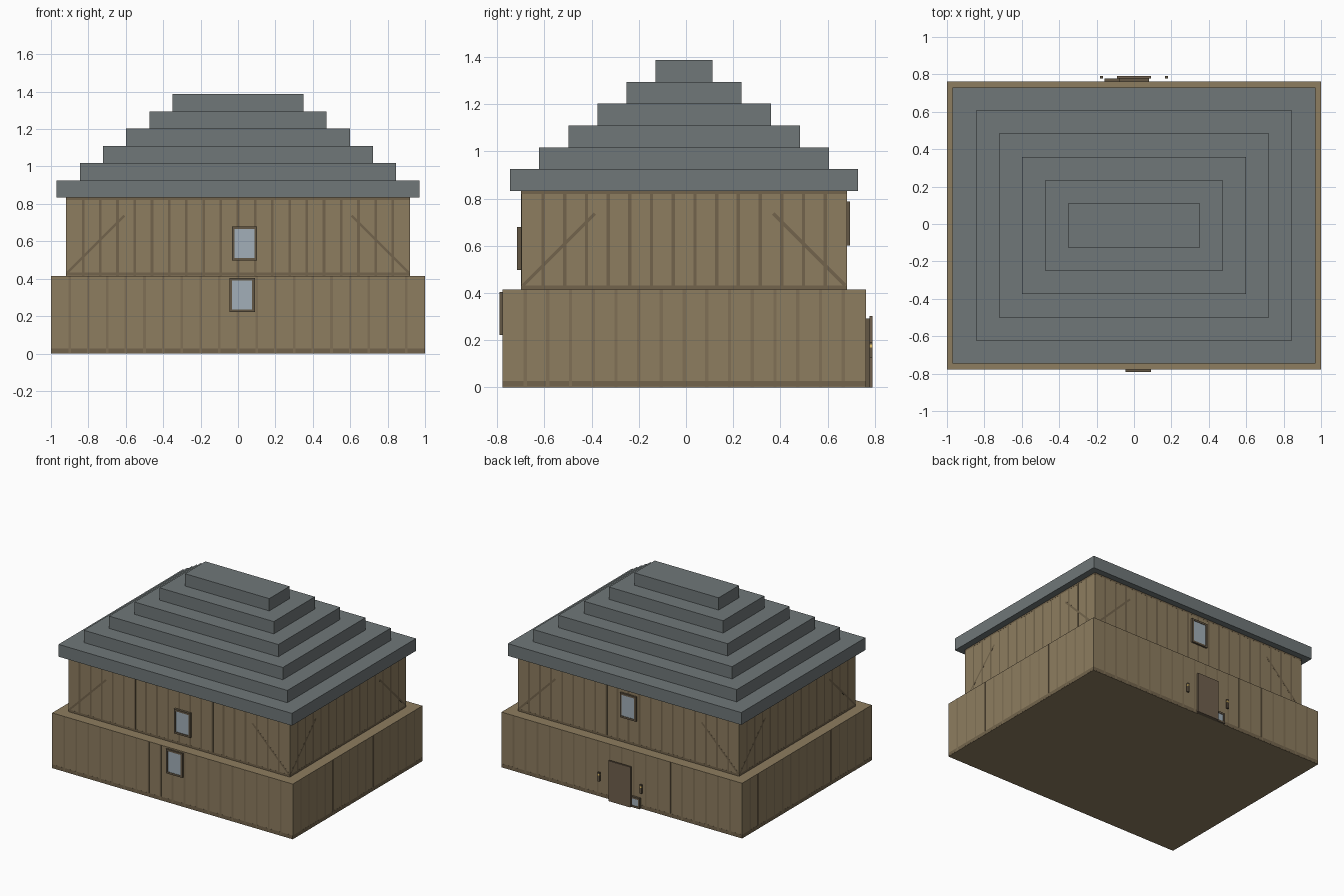
import bpy, math
from mathutils import Matrix, Vector

if "Cube" in bpy.data.objects:
    bpy.data.objects.remove(bpy.data.objects["Cube"])

CY = -0.008  # centre of the building in depth


def material(name, rgb):
    m = bpy.data.materials.new(name)
    m.diffuse_color = (*rgb, 1)
    m.use_nodes = True
    m.node_tree.nodes["Principled BSDF"].inputs["Base Color"].default_value = m.diffuse_color
    return m


PLANK = material("plank", (0.27, 0.205, 0.115))
BATTEN = material("batten", (0.17, 0.127, 0.072))
FAINT = material("faint_batten", (0.215, 0.163, 0.092))
SLATE = material("slate", (0.16, 0.185, 0.19))
FRAME = material("frame", (0.125, 0.095, 0.06))
GLASS = material("glass", (0.36, 0.43, 0.48))
DOOR = material("door", (0.16, 0.115, 0.075))
LAMP = material("lamp_flame", (0.8, 0.55, 0.15))

FACES = [(0, 2, 3, 1), (4, 5, 7, 6), (0, 1, 5, 4), (2, 6, 7, 3), (0, 4, 6, 2), (1, 3, 7, 5)]


def boxes(name, items, mat):
    """One object from boxes given as (centre, size, optional matrix)."""
    verts, faces = [], []
    for c, s, *rot in items:
        r = rot[0] if rot else Matrix.Identity(3)
        n = len(verts)
        verts += [Vector(c) + r @ Vector((i * s[0], j * s[1], k * s[2]))
                  for k in (-.5, .5) for j in (-.5, .5) for i in (-.5, .5)]
        faces += [[n + i for i in f] for f in FACES]
    me = bpy.data.meshes.new(name)
    me.from_pydata(verts, [], faces)
    me.materials.append(mat)
    ob = bpy.data.objects.new(name, me)
    bpy.context.collection.objects.link(ob)
    return ob


def span(x0, x1, y0, y1, z0, z1):
    return (((x0 + x1) / 2, (y0 + y1) / 2, (z0 + z1) / 2), (x1 - x0, y1 - y0, z1 - z0))


def storey(name, hx, hy, z0, z1):
    boxes(name, [span(-hx, hx, CY - hy, CY + hy, z0, z1)], PLANK)


def wall_strips(name, hx, hy, z0, z1, counts, rails, braced, mat):
    """Very thin battens, rails and corner braces on all four walls."""
    T = 0.001
    strips, rails_out = [], []
    for side in range(4):
        half, dist = (hx, hy) if side % 2 == 0 else (hy, hx)
        turn = Matrix.Rotation(side * math.pi / 2, 3, 'Z')

        def put(out, u, z, w, h, angle=0):
            c = turn @ Vector((u, -dist, z)) + Vector((0, CY, 0))
            out.append((c, (w, T, h), turn @ Matrix.Rotation(angle, 3, 'Y')))

        n = counts[side % 2]
        for i in range(1, n):
            put(strips, -half + i * 2 * half / n, (z0 + z1) / 2, 0.014, z1 - z0)
        for a, b in rails:
            put(rails_out, 0, (a + b) / 2, 2 * half, b - a)
        if braced:
            for s in (-1, 1):
                put(rails_out, s * (half - 0.16), 0.585, 0.43, 0.014, s * math.pi / 4)
    boxes(name + "_battens", strips, mat)
    boxes(name + "_rails", rails_out, BATTEN)


# Two storeys with plank walls
storey("lower_storey", 1.0, 0.77, 0, 0.415)
wall_strips("lower_wall", 1.0, 0.77, 0, 0.415, (20, 16), [(0.003, 0.028)], False, FAINT)
storey("upper_storey", 0.92, 0.69, 0.415, 0.835)
wall_strips("upper_wall", 0.92, 0.69, 0.415, 0.835, (20, 15),
            [(0.416, 0.432), (0.82, 0.834)], True, BATTEN)

# Stepped roof
for i in range(6):
    hx, hy, z = 0.97 - 0.124 * i, 0.737 - 0.1232 * i, 0.833 + 0.0923 * i
    boxes(f"roof_tier_{i + 1}", [span(-hx, hx, CY - hy, CY + hy, z, z + 0.0923)], SLATE)


def window(name, x0, x1, z0, z1, wall, outer, b=0.014):
    """Framed pane standing out from the wall plane."""
    y0, y1 = sorted((wall, outer))
    boxes(name + "_frame", [span(x0, x0 + b, y0, y1, z0, z1), span(x1 - b, x1, y0, y1, z0, z1),
                            span(x0 + b, x1 - b, y0, y1, z0, z0 + b),
                            span(x0 + b, x1 - b, y0, y1, z1 - b, z1)], FRAME)
    p0, p1 = sorted((wall, wall + 0.75 * (outer - wall)))
    boxes(name + "_pane", [span(x0 + b, x1 - b, p0, p1, z0 + b, z1 - b)], GLASS)


window("front_upper_window", -0.032, 0.102, 0.497, 0.68, -0.698, -0.716)
window("front_lower_window", -0.046, 0.09, 0.222, 0.405, -0.778, -0.79)
window("back_upper_window", -0.07, 0.064, 0.602, 0.787, 0.682, 0.695)
window("low_hatch", -0.158, -0.08, 0.0, 0.08, 0.762, 0.778)

# Back door with its backing and handle side lamps
boxes("door_backing", [span(-0.08, 0.08, 0.762, 0.777, 0, 0.293)], FRAME)
boxes("door_leaf", [span(-0.09, 0.09, 0.777, 0.79, 0, 0.303)], DOOR)
for x, side in ((-0.175, "right"), (0.175, "left")):
    boxes(f"{side}_lamp", [span(x - 0.008, x + 0.008, 0.777, 0.79, 0.125, 0.17)], FRAME)
    boxes(f"{side}_lamp_flame", [span(x - 0.008, x + 0.008, 0.777, 0.79, 0.17, 0.181)], LAMP)
    boxes(f"{side}_lamp_cap", [span(x - 0.008, x + 0.008, 0.777, 0.79, 0.181, 0.192)], FRAME)
